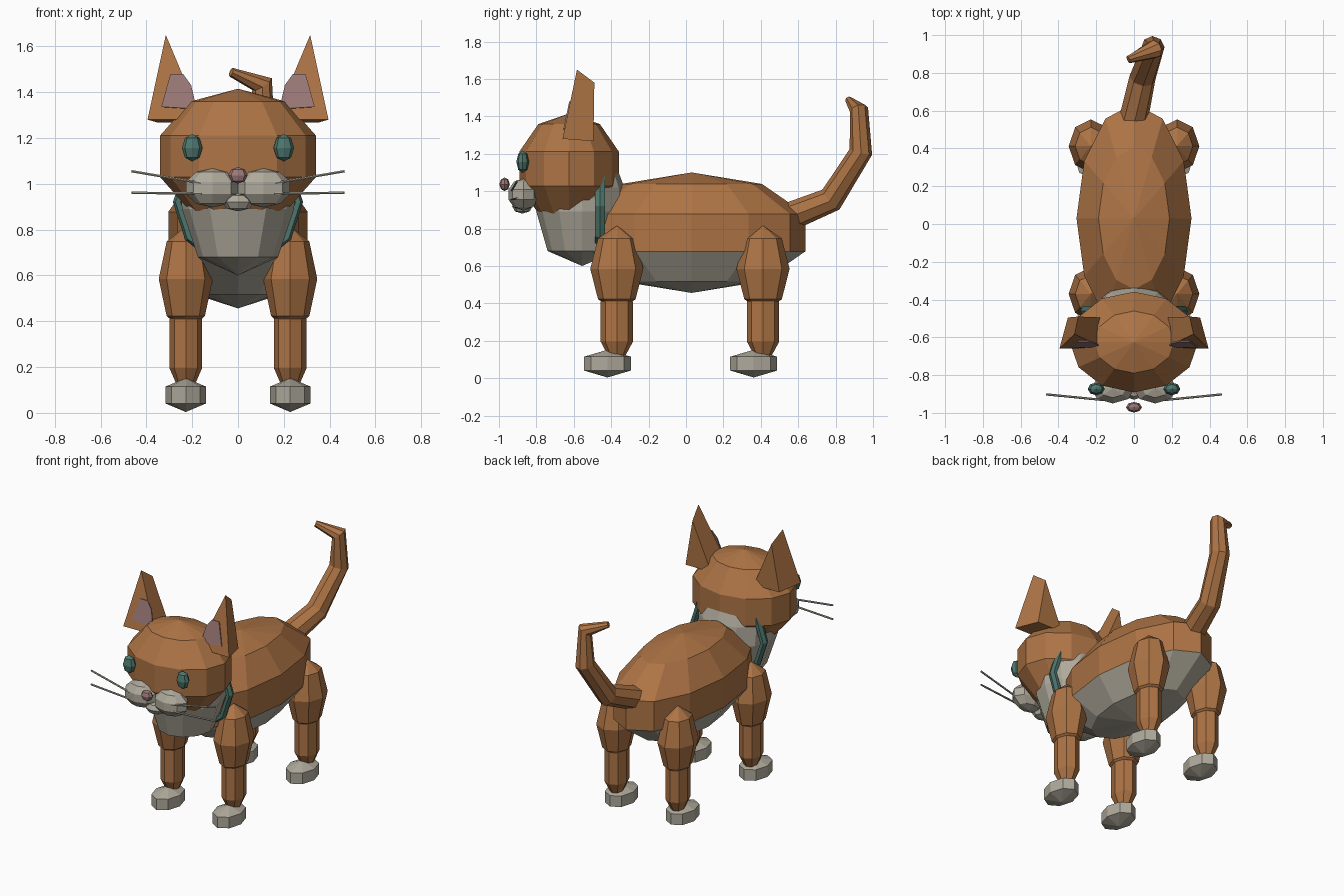
import bpy, bmesh, math
from mathutils import Vector, Matrix

if "Cube" in bpy.data.objects:
    bpy.data.objects.remove(bpy.data.objects["Cube"])


def material(name, rgb):
    m = bpy.data.materials.new(name)
    m.diffuse_color = (*rgb, 1)
    m.use_nodes = True
    m.node_tree.nodes["Principled BSDF"].inputs["Base Color"].default_value = m.diffuse_color
    return m


FUR = material("ginger_fur", (0.42, 0.175, 0.06))
CREAM = material("pale_fur", (0.43, 0.40, 0.33))
TEAL = material("teal", (0.075, 0.18, 0.15))
PINK = material("dusky_pink", (0.33, 0.19, 0.185))


def finish(name, bm, *mats):
    bmesh.ops.recalc_face_normals(bm, faces=bm.faces)
    me = bpy.data.meshes.new(name)
    bm.to_mesh(me)
    bm.free()
    for m in mats:
        me.materials.append(m)
    ob = bpy.data.objects.new(name, me)
    bpy.context.collection.objects.link(ob)
    return ob


def ball(name, mat, centre, radii, segs=8, rings=4):
    """Faceted ellipsoid with its poles on z."""
    bm = bmesh.new()
    bmesh.ops.create_uvsphere(bm, u_segments=segs, v_segments=rings, radius=1,
                              matrix=Matrix.Translation(centre) @ Matrix.Diagonal((*radii, 1)))
    return finish(name, bm, mat)


def lathe(name, mat, x, y, profile, segs):
    """Stack of elliptical rings given as (z, x radius, y radius)."""
    bm = bmesh.new()
    rings = []
    for z, rx, ry in profile:
        rings.append([bm.verts.new((x + rx * math.cos(2 * math.pi * i / segs),
                                    y + ry * math.sin(2 * math.pi * i / segs), z))
                      for i in range(segs)])
    for a, b in zip(rings, rings[1:]):
        for i in range(segs):
            j = (i + 1) % segs
            bm.faces.new((a[i], a[j], b[j], b[i]))
    bm.faces.new(rings[0])
    bm.faces.new(rings[-1])
    bmesh.ops.remove_doubles(bm, verts=bm.verts, dist=0.0005)
    return finish(name, bm, mat)


def tube(name, mat, points, radii, sides=8):
    """Round section swept along a path, mitred at the bends."""
    bm = bmesh.new()
    pts = [Vector(p) for p in points]
    rings = []
    for k, p in enumerate(pts):
        d = Vector()
        if k:
            d += (p - pts[k - 1]).normalized()
        if k < len(pts) - 1:
            d += (pts[k + 1] - p).normalized()
        d.normalize()
        u = Vector((1, 0.05, 0)) if abs(d.x) < 0.8 else Vector((0, 1, 0))
        u = (u - d * u.dot(d)).normalized()
        v = d.cross(u)
        rings.append([bm.verts.new(p + radii[k] * (u * math.cos(t) + v * math.sin(t)))
                      for t in (2 * math.pi * i / sides for i in range(sides))])
    for a, b in zip(rings, rings[1:]):
        # join each ring to the next from its nearest vertex
        s = min(range(sides), key=lambda q: sum((a[i].co - b[(i + q) % sides].co).length
                                                for i in range(sides)))
        for i in range(sides):
            bm.faces.new((a[i], a[(i + 1) % sides], b[(i + 1 + s) % sides], b[(i + s) % sides]))
    bm.faces.new(rings[0])
    bm.faces.new(rings[-1])
    return finish(name, bm, mat)


# Body with pale belly
body = ball("body", FUR, (0, 0.03, 0.778), (0.32, 0.64, 0.322), 12, 5)
body.data.materials.append(CREAM)
for f in body.data.polygons:
    if f.center.z < 0.67:
        f.material_index = 1

# Head and chest ruff
ball("head", FUR, (0, -0.625, 1.12), (0.357, 0.28, 0.295), 12, 5)
lathe("chest", CREAM, 0, -0.555,
      [(0.6, 0, 0), (0.68, 0.175, 0.185), (0.89, 0.245, 0.245),
       (1.02, 0.25, 0.225), (1.1, 0.21, 0.195), (1.16, 0.1, 0.1)], 12)

# Collar
bm = bmesh.new()
N, M = 10, 6
grid = [[bm.verts.new(((0.262 + 0.022 * math.cos(b)) * math.cos(a),
                       -0.46 + 0.03 * math.sin(b),
                       0.92 + (0.262 + 0.022 * math.cos(b)) * math.sin(a)))
         for b in (2 * math.pi * j / M for j in range(M))]
        for a in (2 * math.pi * i / N for i in range(N))]
for i in range(N):
    for j in range(M):
        bm.faces.new((grid[i][j], grid[(i + 1) % N][j],
                      grid[(i + 1) % N][(j + 1) % M], grid[i][(j + 1) % M]))
finish("collar", bm, TEAL)

for s, side in ((-1, "left"), (1, "right")):
    # Legs and paws
    for y, end in ((-0.37, "front"), (0.412, "back")):
        tag = f"{end}_{side}"
        x = s * 0.228
        ball(f"upper_leg_{tag}", FUR, (x, y, 0.585), (0.118, 0.142, 0.23), 8, 4)
        lathe(f"lower_leg_{tag}", FUR, x, y,
              [(0.1, 0.03, 0.035), (0.195, 0.071, 0.086), (0.41, 0.071, 0.086),
               (0.47, 0.03, 0.035)], 8)
        ball(f"paw_{tag}", CREAM, (x, y - 0.05, 0.078), (0.102, 0.145, 0.074), 8, 3)

    # Ear: front triangle tapering to a smaller back triangle
    front = [Vector((s * 0.395, -0.66, 1.28)), Vector((s * 0.16, -0.655, 1.28)),
             Vector((s * 0.315, -0.583, 1.65))]
    back = [Vector((s * 0.35, -0.495, 1.267)), Vector((s * 0.16, -0.495, 1.267)),
            Vector((s * 0.295, -0.49, 1.58))]
    bm = bmesh.new()
    a = [bm.verts.new(p) for p in front]
    b = [bm.verts.new(p) for p in back]
    bm.faces.new(a)
    bm.faces.new(b)
    for i in range(3):
        j = (i + 1) % 3
        bm.faces.new((a[i], a[j], b[j], b[i]))
    finish(f"ear_{side}", bm, FUR)

    # Inner ear plate lying on the front face
    bm = bmesh.new()
    outline = [(0.335, 1.335), (0.18, 1.325), (0.205, 1.43), (0.24, 1.478), (0.295, 1.478)]
    n = (front[1] - front[0]).cross(front[2] - front[0]).normalized()
    if n.y > 0:
        n = -n
    rows = []
    for off in (0.007, -0.001):
        rows.append([])
        for px, pz in outline:
            d = n.dot(front[0])
            py = (d - n.x * s * px - n.z * pz) / n.y
            rows[-1].append(bm.verts.new(Vector((s * px, py, pz)) + n * off))
    bm.faces.new(rows[0])
    bm.faces.new(rows[1])
    for i in range(5):
        j = (i + 1) % 5
        bm.faces.new((rows[0][i], rows[0][j], rows[1][j], rows[1][i]))
    finish(f"inner_ear_{side}", bm, PINK)

    # Eye, cheek and whiskers
    ball(f"eye_{side}", TEAL, (s * 0.2, -0.873, 1.157), (0.045, 0.034, 0.06), 8, 4)
    ball(f"cheek_{side}", CREAM, (s * 0.112, -0.87, 0.982), (0.122, 0.084, 0.085), 8, 5)
    for row, z0, z1 in (("upper", 1.003, 1.055), ("lower", 0.957, 0.961)):
        tube(f"whisker_{row}_{side}", CREAM,
             [(s * 0.16, -0.932, z0), (s * 0.465, -0.902, z1)], (0.006, 0.006), 6)

# Chin and nose
ball("chin", CREAM, (0, -0.875, 0.92), (0.07, 0.055, 0.04), 8, 4)
ball("nose", PINK, (0, -0.97, 1.037), (0.042, 0.028, 0.036), 8, 4)

# Tail
tube("tail", FUR,
     [(-0.01, 0.52, 0.85), (0.045, 0.775, 0.955), (0.1, 0.935, 1.21),
      (0.105, 0.925, 1.435), (-0.03, 0.87, 1.487)],
     (0.078, 0.07, 0.062, 0.05, 0.02))
